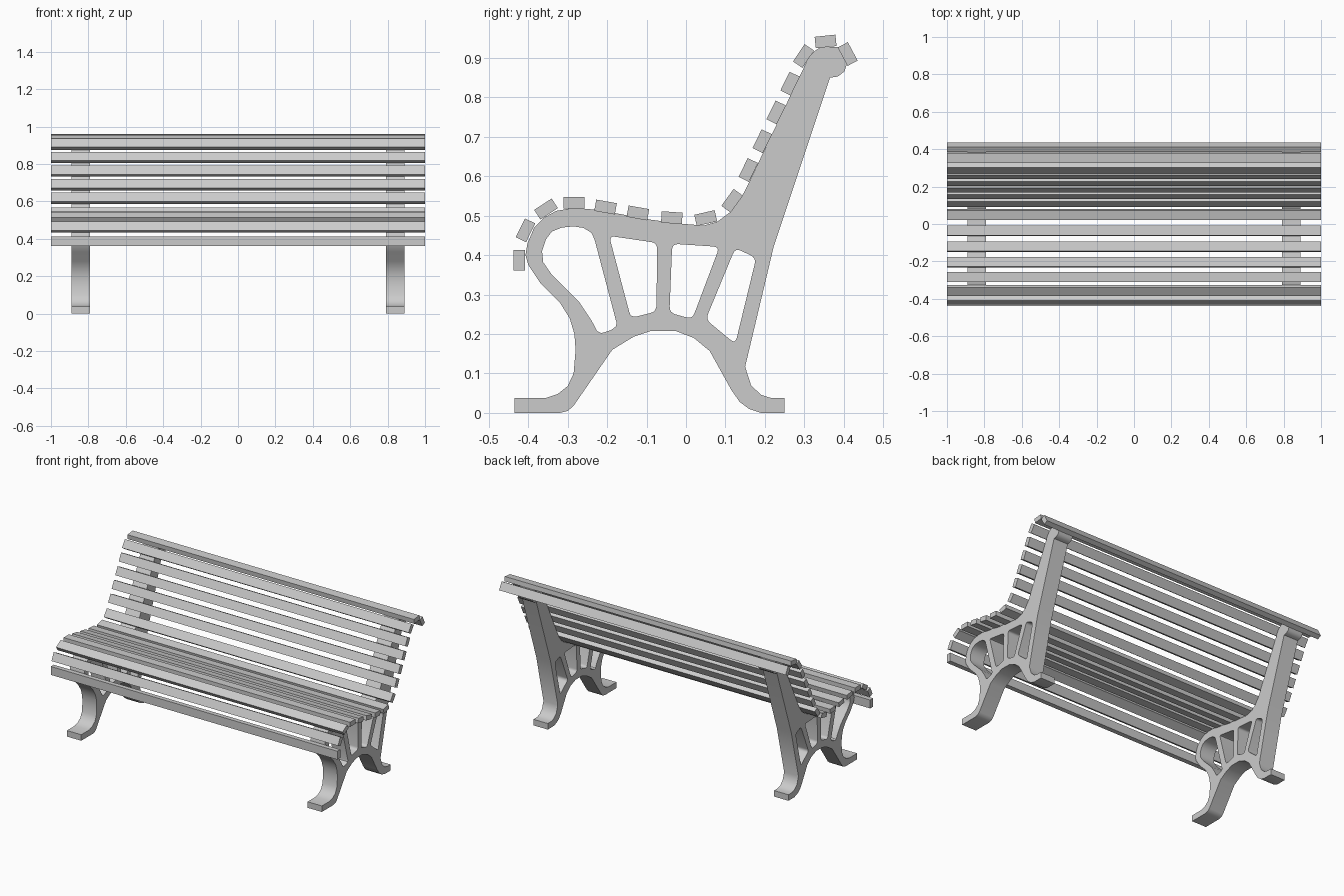
import bpy
import bmesh
from math import radians
from mathutils import Matrix, Vector

SLAT_LENGTH = 2.0
SLAT_WIDTH = 0.053
SLAT_THICKNESS = 0.029
FRAME_THICKNESS = 0.1
FRAME_OFFSET = 0.84

default_cube = bpy.data.objects.get("Cube")
if default_cube:
    bpy.data.objects.remove(default_cube, do_unlink=True)

grey = bpy.data.materials.new("light_grey")
grey.use_nodes = True
grey.diffuse_color = (0.6, 0.6, 0.6, 1)
grey.node_tree.nodes["Principled BSDF"].inputs["Base Color"].default_value = grey.diffuse_color


def add_object(name, mesh):
    """Link a mesh to the scene with the shared material."""
    mesh.materials.clear()
    mesh.materials.append(grey)
    obj = bpy.data.objects.new(name, mesh)
    bpy.context.collection.objects.link(obj)
    return obj


def rounded(corners, radius=0.016, steps=4):
    """Replace each corner of a polygon with a short curve."""
    points = []
    for i, corner in enumerate(corners):
        here = Vector(corner)
        before = Vector(corners[i - 1]) - here
        after = Vector(corners[(i + 1) % len(corners)]) - here
        start = here + before.normalized() * radius
        end = here + after.normalized() * radius
        for step in range(steps + 1):
            t = step / steps
            points.append(start.lerp(here, t).lerp(here.lerp(end, t), t))
    return points


def filled_profile(name, loops, thickness):
    """Extrude an outline with holes; the profile lies in the YZ plane."""
    curve = bpy.data.curves.new(name, "CURVE")
    curve.dimensions = "2D"
    curve.fill_mode = "BOTH"
    curve.extrude = thickness / 2
    for loop in loops:
        spline = curve.splines.new("POLY")
        spline.points.add(len(loop) - 1)
        for point, (y, z) in zip(spline.points, loop):
            point.co = (y, z, 0, 1)
        spline.use_cyclic_u = True
    helper = bpy.data.objects.new(name + "_curve", curve)
    bpy.context.collection.objects.link(helper)
    bpy.context.view_layer.update()
    evaluated = helper.evaluated_get(bpy.context.evaluated_depsgraph_get())
    mesh = bpy.data.meshes.new_from_object(evaluated)
    bpy.data.objects.remove(helper, do_unlink=True)
    bpy.data.curves.remove(curve)

    # Weld the caps to the rim and stand the profile upright
    bm = bmesh.new()
    bm.from_mesh(mesh)
    bmesh.ops.remove_doubles(bm, verts=bm.verts, dist=0.0001)
    bmesh.ops.recalc_face_normals(bm, faces=bm.faces)
    upright = Matrix(((0, 0, 1), (1, 0, 0), (0, 1, 0))).to_4x4()
    bmesh.ops.transform(bm, matrix=upright, verts=bm.verts)
    bm.to_mesh(mesh)
    bm.free()
    mesh.name = name
    return mesh


# Cast side frame: arch and rear foot, back post, seat rail, front leg
arch = [(-.435, 0), (-.32, 0), (-.3, .005), (-.285, .018), (-.187, .16),
        (-.133, .193), (-.088, .208), (-.027, .208), (.02, .19), (.06, .157),
        (.115, .058), (.136, .028), (.16, .01), (.19, 0)]
back_post = [(.25, 0), (.25, .038), (.215, .038), (.19, .046), (.165, .07),
             (.15, .117), (.222, .42), (.365, .85), (.385, .853),
             (.402, .866), (.41, .89), (.385, .928), (.34, .927),
             (.323, .915), (.308, .895), (.148, .56)]
seat_rail = [(.113, .51), (.08, .485), (.045, .475), (-.015, .48),
             (-.09, .49), (-.225, .515), (-.285, .52), (-.33, .512),
             (-.36, .495), (-.385, .47), (-.402, .43), (-.407, .4)]
front_leg = [(-.4, .375), (-.37, .33), (-.32, .28), (-.295, .24),
             (-.283, .2), (-.28, .16), (-.285, .1), (-.3, .068),
             (-.325, .048), (-.355, .038), (-.435, .038)]
outline = arch + back_post + seat_rail + front_leg

# Openings between the spokes of the frame
scroll_hole = [(-.365, .41), (-.355, .44), (-.34, .46), (-.315, .47),
               (-.285, .473), (-.26, .469), (-.24, .457), (-.232, .44),
               (-.176, .228), (-.178, .219), (-.19, .21), (-.215, .202),
               (-.225, .207), (-.24, .235), (-.27, .28), (-.295, .305),
               (-.34, .35), (-.362, .382)]
spoke_holes = [
    [(-.195, .449), (-.073, .431), (-.075, .257), (-.14, .241)],
    [(-.035, .429), (.085, .421), (.016, .238), (-.042, .254)],
    [(.125, .418), (.178, .393), (.125, .175), (.05, .237)],
]
loops = [outline, scroll_hole] + [rounded(hole) for hole in spoke_holes]
frame_mesh = filled_profile("side_frame", loops, FRAME_THICKNESS)

for side, sign in (("left", 1), ("right", -1)):
    frame = add_object(side + "_side_frame", frame_mesh)
    frame.location.x = sign * FRAME_OFFSET
    bpy.ops.object.select_all(action="DESELECT")
    frame.select_set(True)
    bpy.context.view_layer.objects.active = frame
    bpy.ops.object.shade_smooth_by_angle(angle=radians(35))

# Slat mesh shared by the seat and the back
slat_bm = bmesh.new()
bmesh.ops.create_cube(slat_bm, size=1)
bmesh.ops.scale(slat_bm, vec=(SLAT_LENGTH, SLAT_WIDTH, SLAT_THICKNESS), verts=slat_bm.verts)
slat_mesh = bpy.data.meshes.new("slat")
slat_bm.to_mesh(slat_mesh)
slat_bm.free()


def add_slats(name, placements):
    """Place slats by depth, height and tilt in degrees."""
    for number, (y, z, tilt) in enumerate(placements, start=1):
        slat = add_object(f"{name}_{number}", slat_mesh)
        slat.location = (0, y, z)
        slat.rotation_euler.x = radians(tilt)


# Seat slats, from the front lip to the back
add_slats("seat_slat", [
    (-.423, .387, 90), (-.407, .463, 64), (-.355, .517, 33), (-.284, .533, 0),
    (-.204, .522, -10), (-.122, .507, -10), (-.036, .495, -4), (.05, .494, 13),
])

# Back slats: one at the bend, an even straight run, then the rolled top
first, last = Vector((.158, .616)), Vector((.264, .835))
straight_run = [(*first.lerp(last, i / 3), 64) for i in range(4)]
add_slats("back_slat", [(.117, .538, 54)] + straight_run)
add_slats("top_slat", [(.298, .905, 56), (.354, .942, 6), (.41, .91, -62)])
